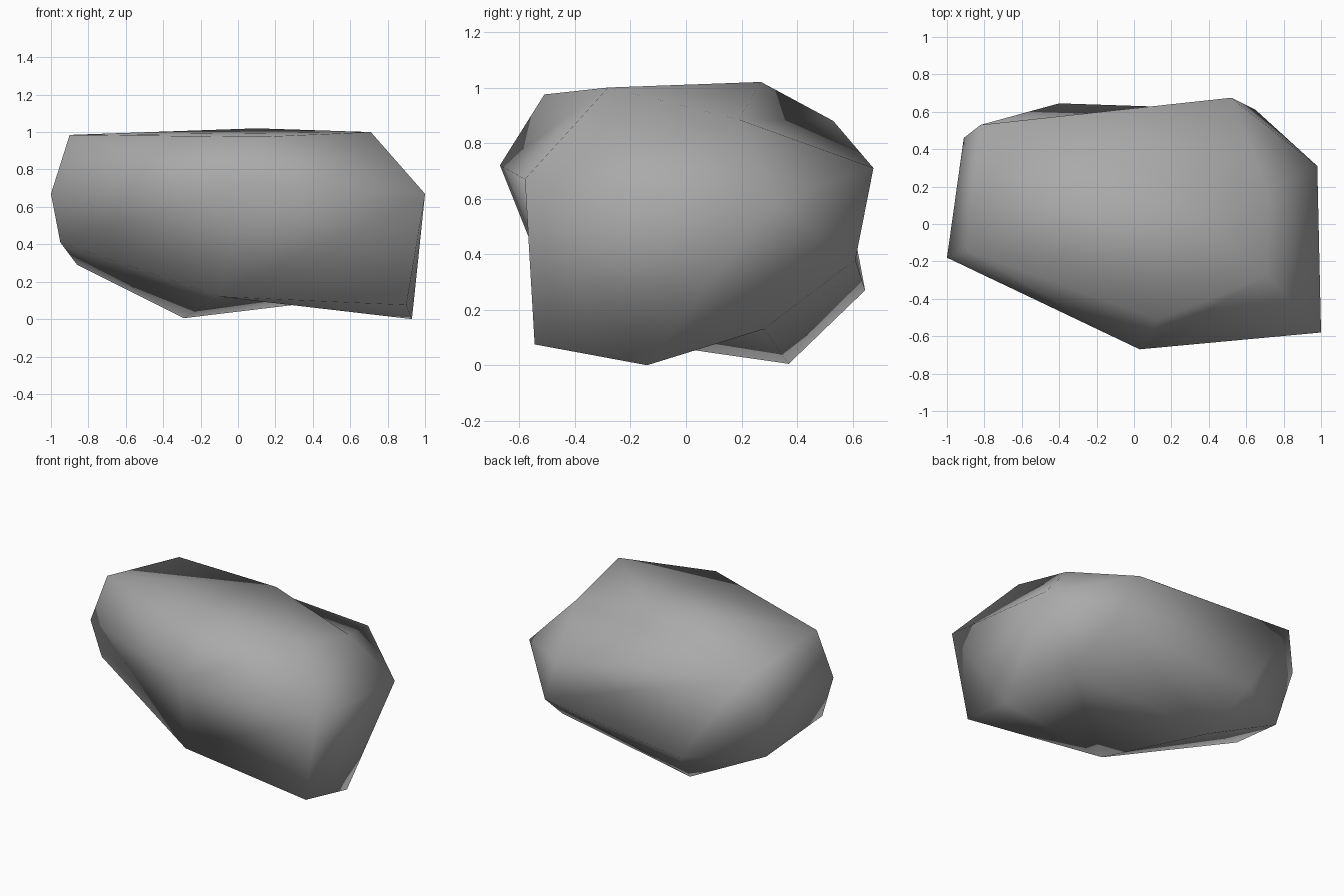
import bpy
import bmesh
from mathutils import Vector

cube = bpy.data.objects.get("Cube")
if cube:
    bpy.data.objects.remove(cube, do_unlink=True)

# Stone colour
stone = bpy.data.materials.new("stone_grey")
stone.use_nodes = True
grey = (0.4, 0.4, 0.4, 1.0)
stone.diffuse_color = grey
shader = stone.node_tree.nodes["Principled BSDF"]
shader.inputs["Base Color"].default_value = grey
shader.inputs["Roughness"].default_value = 0.9

# Corners of the boulder, from the top down
corners = {
    "top_right": (-.9, -.14, .985),
    "top_front": (.13, -.51, .975),
    "top_left": (.71, -.28, 1.0),
    "top_back": (.1, .27, 1.02),
    "shoulder": (-.82, .53, .88),
    "dent": (.71, .19, .885),
    "waist_right": (-1, -.18, .67),
    "waist_front": (.03, -.67, .72),
    "waist_left": (1, -.58, .67),
    "waist_back_left": (.98, .31, .59),
    "waist_back": (.52, .675, .71),
    "waist_back_right": (-.91, .46, .64),
    "low_right": (-.95, -.13, .41),
    "low_back_right": (-.86, .355, .29),
    "low_back": (-.4, .645, .27),
    "low_back_left": (.65, .61, .38),
    "base_front": (-.1, -.43, .12),
    "base_front_left": (.9, -.545, .075),
    "base_left": (.93, -.14, 0),
    "base_back_left": (.75, .28, .13),
    "base_back": (-.29, .37, .005),
}

# Wrap the corners in a skin, with the dent bulged out so it joins the skin
bm = bmesh.new()
verts = {name: bm.verts.new(co) for name, co in corners.items()}
verts["dent"].co += Vector((.06, .06, .07))
bmesh.ops.convex_hull(bm, input=list(bm.verts))
verts["dent"].co = corners["dent"]

# Turn ridges across their two triangles to make the hollows
ridges = [("waist_front", "base_front_left"), ("waist_left", "top_front"),
          ("waist_back", "low_back"), ("top_back", "waist_back"),
          ("base_left", "base_back"), ("low_right", "waist_back_right")]
for start, end in ridges:
    edge = bm.edges.get((verts[start], verts[end]))
    if edge:
        bmesh.utils.edge_rotate(edge, False)

bmesh.ops.recalc_face_normals(bm, faces=list(bm.faces))
for face in bm.faces:
    face.smooth = True

mesh = bpy.data.meshes.new("boulder")
bm.to_mesh(mesh)
bm.free()
mesh.materials.append(stone)
boulder = bpy.data.objects.new("boulder", mesh)
bpy.context.collection.objects.link(boulder)
